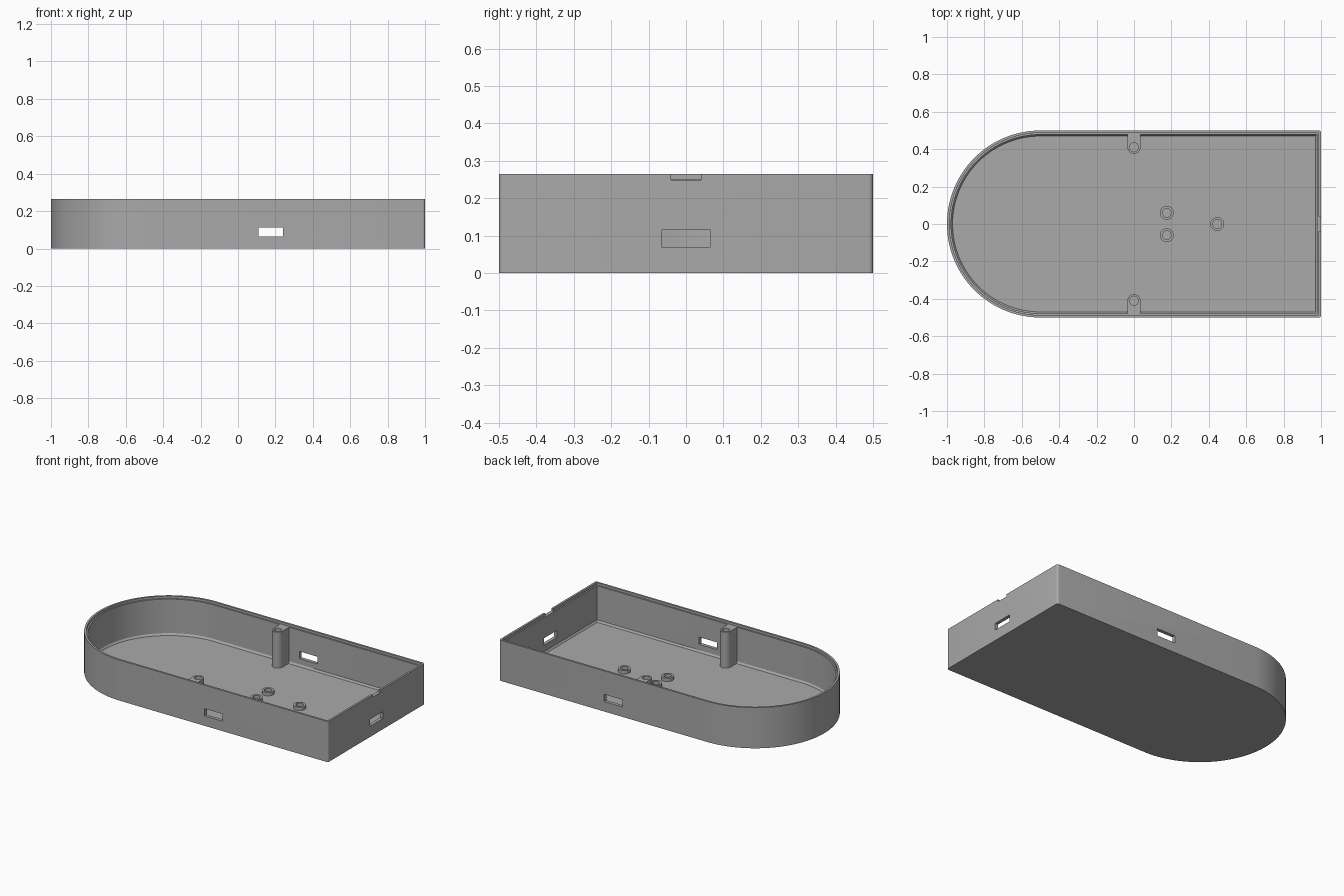
import bpy, bmesh, math
from mathutils import Vector

old = bpy.data.objects.get("Cube")
if old:
    bpy.data.objects.remove(old, do_unlink=True)

grey = bpy.data.materials.new("plain grey")
grey.use_nodes = True
COLOUR = (0.4, 0.4, 0.4, 1)
grey.diffuse_color = COLOUR
grey.node_tree.nodes["Principled BSDF"].inputs["Base Color"].default_value = COLOUR

HEIGHT, LEDGE, FLOOR = 0.265, 0.25, 0.016


def arc(cx, cy, r, start, end, steps):
    angles = [math.radians(start + (end - start) * i / steps) for i in range(steps + 1)]
    return [(cx + r * math.cos(a), cy + r * math.sin(a)) for a in angles]


def loft(name, rings):
    """Join (outline, z) rings with quads and cap both ends."""
    bm = bmesh.new()
    loops = [[bm.verts.new((x, y, z)) for x, y in pts] for pts, z in rings]
    for a, b in zip(loops, loops[1:]):
        n = len(a)
        for i in range(n):
            j = (i + 1) % n
            bm.faces.new((a[i], a[j], b[j], b[i]))
    bm.faces.new(loops[0][::-1])
    bm.faces.new(loops[-1])
    bmesh.ops.recalc_face_normals(bm, faces=bm.faces)
    mesh = bpy.data.meshes.new(name)
    bm.to_mesh(mesh)
    bm.free()
    mesh.materials.append(grey)
    ob = bpy.data.objects.new(name, mesh)
    bpy.context.collection.objects.link(ob)
    return ob


def box(name, lo, hi):
    outline = [(lo[0], lo[1]), (hi[0], lo[1]), (hi[0], hi[1]), (lo[0], hi[1])]
    return loft(name, [(outline, lo[2]), (outline, hi[2])])


def cut(target, cutter):
    cutter.hide_render = True
    mod = target.modifiers.new("cut", 'BOOLEAN')
    mod.operation = 'DIFFERENCE'
    mod.solver = 'EXACT'
    mod.object = cutter
    bpy.context.view_layer.objects.active = target
    bpy.ops.object.modifier_apply(modifier=mod.name)
    bpy.data.objects.remove(cutter, do_unlink=True)


def smooth(ob):
    bpy.ops.object.select_all(action='DESELECT')
    ob.select_set(True)
    bpy.context.view_layer.objects.active = ob
    bpy.ops.object.shade_smooth_by_angle(angle=math.radians(30))


def tray_outline(inset):
    """Half-round left end, square right end with slightly eased corners."""
    r = max(0.012 - inset, 0.001)
    cx, cy = 1 - inset - r, 0.5 - inset - r
    return (arc(-0.5, 0, 0.5 - inset, 90, 270, 64)
            + arc(cx, -cy, r, -90, 0, 5) + arc(cx, cy, r, 0, 90, 5))


# Tray with a stepped rim and a small bevel around the floor
profile = [(0, 0), (0, HEIGHT), (0.013, HEIGHT), (0.013, LEDGE),
           (0.022, LEDGE), (0.022, 0.028), (0.03, FLOOR)]
tray = loft("tray", [(tray_outline(d), z) for d, z in profile])

# Windows in both long walls and the square end, and the rim notch
cut(tray, box("side_window_cutter", (0.11, -0.6, 0.065), (0.24, 0.6, 0.112)))
cut(tray, box("end_window_cutter", (0.9, -0.065, 0.07), (1.1, 0.065, 0.115)))
cut(tray, box("notch_cutter", (0.9, -0.04, LEDGE - 0.001), (1.1, 0.04, 0.3)))
smooth(tray)

# Tall screw posts, round in front and joined to the long walls
for label, side in (("back", 1), ("front", -1)):
    arch = [(0.035, 0.484)] + arc(0, 0.41, 0.035, 0, -180, 24) + [(-0.035, 0.484)]
    arch = [(x, y * side) for x, y in arch]
    post = loft(label + "_post", [(arch, FLOOR - 0.004), (arch, LEDGE)])
    hole = arc(0, 0.41 * side, 0.024, 0, 345, 23)
    cut(post, loft("hole_cutter", [(hole, 0.1), (hole, 0.3)]))
    smooth(post)

# Short hollow standoffs on the floor
for i, (x, y) in enumerate([(0.175, 0.06), (0.175, -0.06), (0.445, 0)]):
    outer = arc(x, y, 0.037, 0, 345, 23)
    inner = arc(x, y, 0.023, 0, 345, 23)
    smooth(loft(f"standoff_{i + 1}", [(outer, FLOOR - 0.004), (outer, 0.038),
                                      (inner, 0.038), (inner, FLOOR + 0.001)]))
